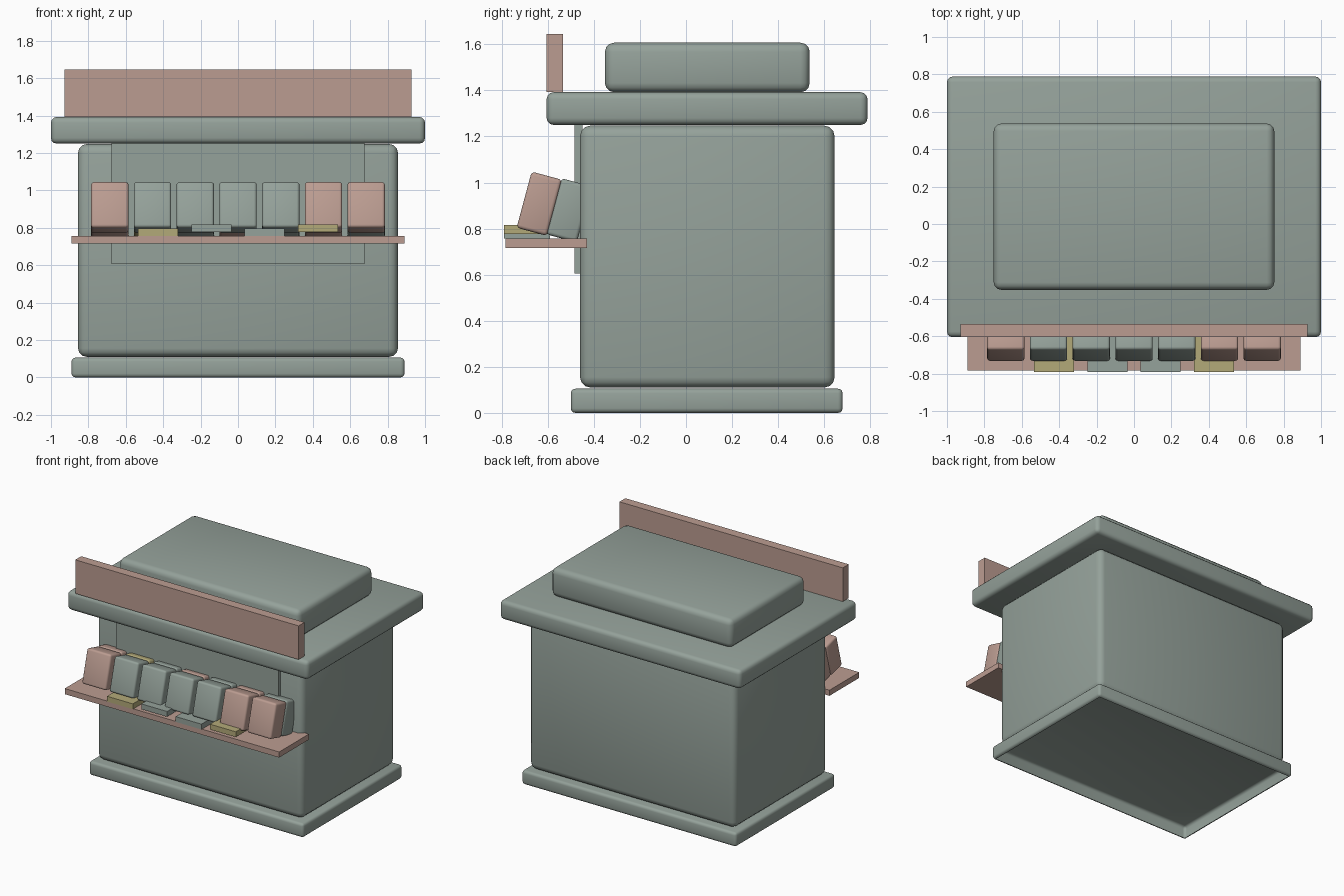
import bpy, bmesh, math

cube = bpy.data.objects.get("Cube")
if cube:
    bpy.data.objects.remove(cube, do_unlink=True)


def material(name, rgb):
    m = bpy.data.materials.new(name)
    m.use_nodes = True
    m.diffuse_color = (*rgb, 1)
    m.node_tree.nodes["Principled BSDF"].inputs["Base Color"].default_value = (*rgb, 1)
    return m


GREY = material("sage grey", (0.30, 0.36, 0.325))
TAN = material("dusty tan", (0.50, 0.335, 0.285))
OLIVE = material("pale olive", (0.45, 0.40, 0.19))


def box(name, x, y, z, mat, bevel=0, open_bottom=False, tilt=0):
    """Box from (min, max) ranges, optionally rounded, bottomless or tilted about x."""
    spans = (x, y, z)
    bm = bmesh.new()
    bmesh.ops.create_cube(bm, size=1)
    for v in bm.verts:
        for i, (low, high) in enumerate(spans):
            v.co[i] *= high - low
    if bevel:
        bmesh.ops.bevel(bm, geom=bm.edges[:], offset=bevel, segments=3,
                        profile=0.5, affect='EDGES')
    bm.normal_update()
    if open_bottom:
        under = [f for f in bm.faces if f.normal.z < -0.99]
        bmesh.ops.delete(bm, geom=under, context='FACES')
    for f in bm.faces:
        f.smooth = bevel > 0
    mesh = bpy.data.meshes.new(name)
    bm.to_mesh(mesh)
    bm.free()
    mesh.materials.append(mat)
    ob = bpy.data.objects.new(name, mesh)
    ob.location = [(low + high) / 2 for low, high in spans]
    ob.rotation_euler.x = tilt
    bpy.context.collection.objects.link(ob)
    return ob


# Kiosk shell
box("base_plinth", (-0.89, 0.89), (-0.5, 0.68), (0, 0.105), GREY, 0.02, open_bottom=True)
box("body", (-0.855, 0.855), (-0.46, 0.645), (0.11, 1.247), GREY, 0.045)
box("roof_slab", (-1, 1), (-0.605, 0.788), (1.25, 1.392), GREY, 0.03)
box("roof_cap", (-0.75, 0.75), (-0.352, 0.537), (1.392, 1.607), GREY, 0.04)

# Front fittings
box("window_panel", (-0.675, 0.675), (-0.484, -0.45), (0.605, 1.25), GREY)
box("sign_board", (-0.927, 0.927), (-0.605, -0.535), (1.392, 1.645), TAN)
box("counter_shelf", (-0.89, 0.89), (-0.783, -0.43), (0.715, 0.757), TAN)

# Two leaning rows of goods
rows = {
    "front": (-0.637, 0.908, [TAN, GREY, GREY, GREY, GREY, TAN, TAN]),
    "rear": (-0.507, 0.879, [TAN, OLIVE, GREY, TAN, GREY, TAN, GREY]),
}
for row, (cy, cz, mats) in rows.items():
    for i, mat in enumerate(mats):
        cx = (i - 3) * 0.2285
        box(f"{row}_packet_{i + 1}", (cx - 0.1, cx + 0.1), (cy - 0.068, cy + 0.068),
            (cz - 0.126, cz + 0.126), mat, 0.015, tilt=math.radians(-15))

# Flat stacks on the shelf edge
for i, mat in enumerate([OLIVE, GREY, GREY, OLIVE]):
    cx = (i - 1.5) * 0.285
    low = 0.757 + 0.019 * (i % 2)
    box(f"flat_stack_{i + 1}", (cx - 0.107, cx + 0.107), (-0.79, -0.59),
        (low, low + 0.04), mat)
